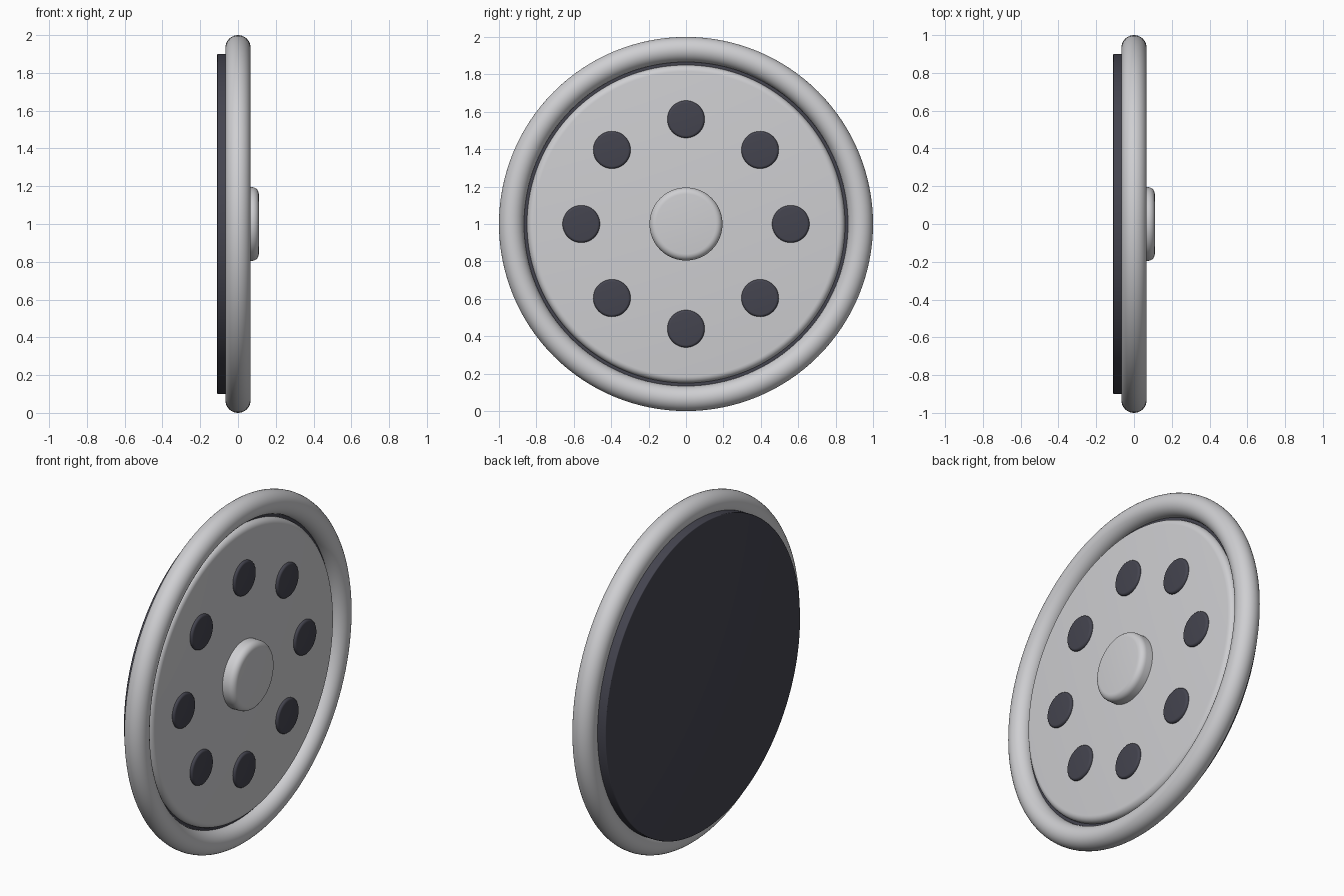
import bpy
import bmesh
from math import cos, sin, pi, radians
from mathutils import Matrix, Vector

cube = bpy.data.objects.get("Cube")
if cube:
    bpy.data.objects.remove(cube, do_unlink=True)


def make_material(name, rgb):
    mat = bpy.data.materials.new(name)
    mat.use_nodes = True
    mat.diffuse_color = (*rgb, 1)
    mat.node_tree.nodes["Principled BSDF"].inputs["Base Color"].default_value = (*rgb, 1)
    return mat


silver = make_material("light grey metal", (0.62, 0.62, 0.64))
charcoal = make_material("charcoal", (0.058, 0.058, 0.078))

CENTRE = Vector((0, 0, 1))
TO_X = Matrix.Rotation(radians(90), 4, "Y")


def smooth(obj):
    bpy.ops.object.select_all(action="DESELECT")
    obj.select_set(True)
    bpy.context.view_layer.objects.active = obj
    bpy.ops.object.shade_smooth_by_angle(angle=radians(35))


def disc(name, radius, back, front, mat, front_bevel=0, back_bevel=0, y=0, z=0, sides=96):
    """Cylinder along x from back to front, with rounded end edges."""
    bm = bmesh.new()
    depth = front - back
    bmesh.ops.create_cone(bm, cap_ends=True, segments=sides,
                          radius1=radius, radius2=radius, depth=depth)
    for side, width in ((1, front_bevel), (-1, back_bevel)):
        if width:
            rim = [e for e in bm.edges if all(v.co.z * side > depth * 0.49 for v in e.verts)]
            bmesh.ops.bevel(bm, geom=rim, offset=width, segments=6,
                            profile=0.5, affect="EDGES")
    bm.transform(TO_X)
    mesh = bpy.data.meshes.new(name)
    bm.to_mesh(mesh)
    bm.free()
    mesh.materials.append(mat)
    obj = bpy.data.objects.new(name, mesh)
    obj.location = CENTRE + Vector(((back + front) / 2, y, z))
    bpy.context.collection.objects.link(obj)
    smooth(obj)
    return obj


# Round outer rim
bpy.ops.mesh.primitive_torus_add(major_radius=0.933, minor_radius=0.067,
                                 major_segments=128, minor_segments=32,
                                 location=CENTRE, rotation=(0, radians(90), 0))
rim = bpy.context.object
rim.name = "outer_rim"
rim.data.materials.append(silver)
smooth(rim)

# Dark backing plate, raised face plate and centre hub
disc("backing_plate", 0.9, -0.11, 0.0, charcoal, back_bevel=0.005, sides=128)
disc("face_plate", 0.85, -0.01, 0.036, silver, front_bevel=0.035, sides=128)
disc("centre_hub", 0.195, 0.02, 0.11, silver, front_bevel=0.035)

# Ring of dark studs
for i in range(8):
    a = i * pi / 4
    disc(f"stud_{i + 1}", 0.1, 0.02, 0.051, charcoal, front_bevel=0.013,
         y=0.56 * cos(a), z=0.56 * sin(a), sides=48)
